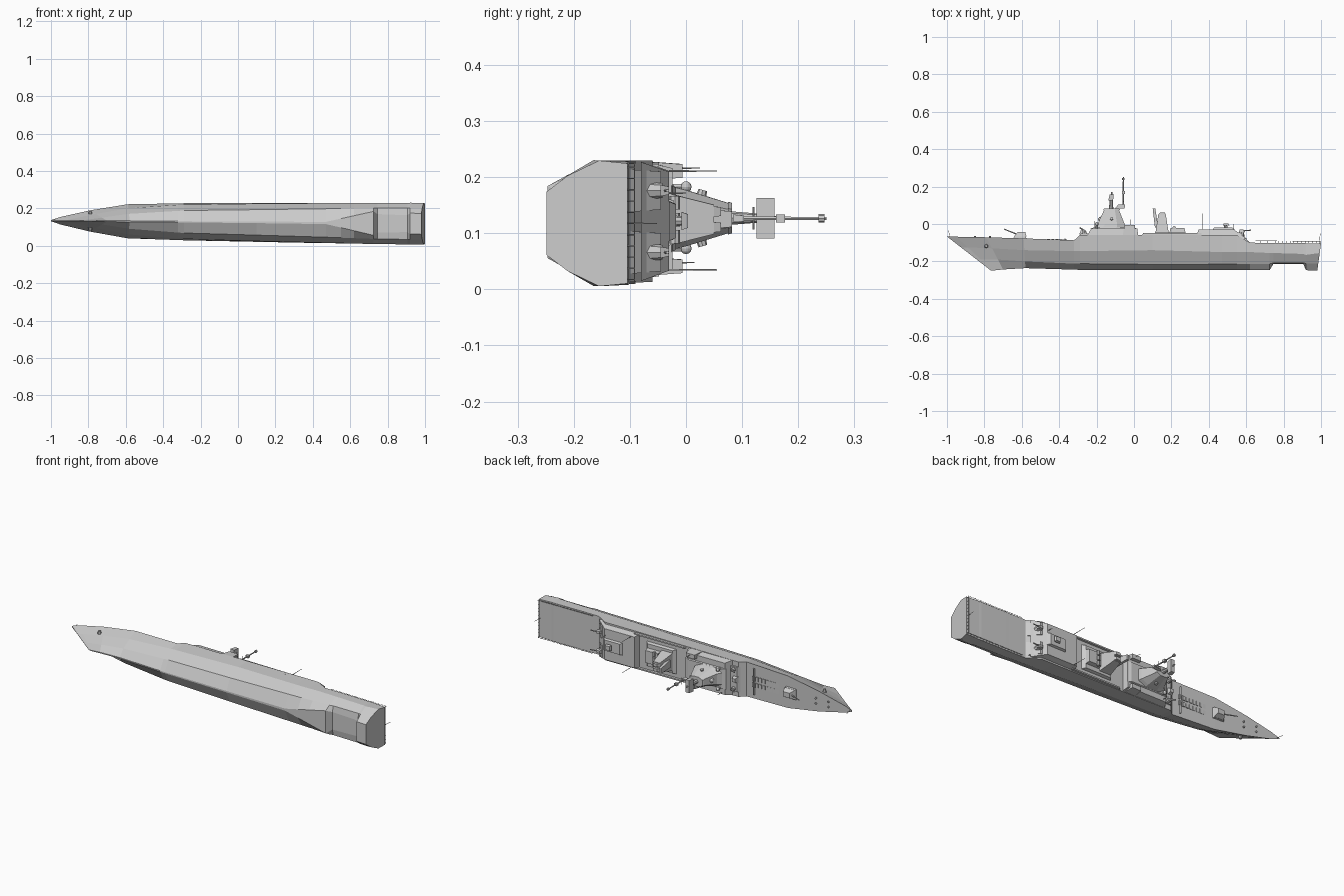
import bpy, bmesh, math
from mathutils import Vector


# Ship axes: x = aft, y = up, w = sideways; the hull lies on its side, slightly yawed
def P(x, y, w=0.0):
    return Vector((x, y, 0.126 - 0.0085 * x + w))


def finish(name, bm):
    bmesh.ops.remove_doubles(bm, verts=bm.verts, dist=1e-5)
    bmesh.ops.recalc_face_normals(bm, faces=bm.faces)
    me = bpy.data.meshes.new(name)
    bm.to_mesh(me)
    bm.free()
    ob = bpy.data.objects.new(name, me)
    bpy.context.collection.objects.link(ob)
    return ob


def loft(name, rings):
    bm = bmesh.new()
    vs = [[bm.verts.new(p) for p in r] for r in rings]
    n = len(vs[0])
    for a, b in zip(vs, vs[1:]):
        for i in range(n):
            j = (i + 1) % n
            bm.faces.new((a[i], a[j], b[j], b[i]))
    bm.faces.new(vs[0])
    bm.faces.new(vs[-1])
    return finish(name, bm)


# Tapered block: bottom and top given as (x0, x1, y, half width)
def block(name, bot, top, w=0.0):
    rings = []
    for x0, x1, y, h in (bot, top):
        rings.append([P(x0, y, w - h), P(x1, y, w - h), P(x1, y, w + h), P(x0, y, w + h)])
    return loft(name, rings)


def rod(name, a, b, r, r2=None, n=6):
    a, b = P(*a), P(*b)
    q = (b - a).to_track_quat('Z', 'Y')
    rings = []
    for c, rad in ((a, r), (b, r if r2 is None else r2)):
        rings.append([c + q @ Vector((rad * math.cos(t * math.tau / n),
                                      rad * math.sin(t * math.tau / n), 0)) for t in range(n)])
    return loft(name, rings)


def ball(name, c, r):
    bm = bmesh.new()
    bmesh.ops.create_uvsphere(bm, u_segments=10, v_segments=6, radius=r)
    bmesh.ops.translate(bm, verts=bm.verts, vec=P(*c))
    return finish(name, bm)


# Hull stations: deck x, keel x, keel half width, keel y, bilge w, y, side w, y, deck w, y
stations = [
    (-1.0, -.765, .0005, -.249, .001, -.19, .001, -.125, .003, -.067),
    (-.95, -.755, .002, -.249, .005, -.19, .010, -.125, .020, -.068),
    (-.79, -.70, .003, -.243, .018, -.19, .038, -.13, .057, -.071),
    (-.59, -.58, .003, -.236, .040, -.20, .070, -.14, .091, -.077),
    (-.32, -.32, .003, -.244, .058, -.212, .090, -.145, .098, -.087),
    (-.29, -.29, .003, -.245, .060, -.212, .091, -.145, .099, -.060),
    (.10, .10, .004, -.246, .068, -.216, .100, -.14, .104, -.060),
    (.47, .47, .006, -.247, .076, -.215, .106, -.15, .108, -.060),
    (.55, .55, .024, -.247, .078, -.215, .107, -.15, .108, -.060),
    (.62, .62, .040, -.247, .080, -.213, .109, -.15, .109, -.100),
    (.725, .725, .064, -.247, .083, -.213, .110, -.155, .110, -.101),
    (.745, .745, .050, -.214, .083, -.208, .110, -.155, .110, -.101),
    (.905, .905, .045, -.214, .084, -.208, .111, -.16, .110, -.102),
    (.92, .92, .056, -.247, .085, -.211, .112, -.165, .110, -.103),
    (1.0, .98, .056, -.249, .085, -.211, .112, -.155, .107, -.104)]
rings = []
for xd, xk, *s in stations:
    half = [(s[i], s[i + 1]) for i in range(0, 8, 2)]
    yk, yd = half[0][1], half[3][1]
    fx = lambda y: xk + (xd - xk) * (y - yk) / (yd - yk)
    rings.append([P(fx(y), y, w) for w, y in half] + [P(fx(y), y, -w) for w, y in reversed(half)])
loft("hull", rings)

# Foredeck: gun, launcher hatches, wave breaker
block("gun_base", (-.645, -.575, -.078, .03), (-.64, -.58, -.066, .028))
block("gun_turret", (-.64, -.575, -.066, .027), (-.622, -.582, -.042, .014))
rod("gun_barrel", (-.625, -.055), (-.695, -.027), .0035, .0025)
for i in range(8):
    for w in (-.018, .018):
        block("launch_hatch", (-.53 + i * .022, -.515 + i * .022, -.086, .012),
              (-.53 + i * .022, -.515 + i * .022, -.079, .012), w)
block("breakwater", (-.375, -.365, -.088, .075), (-.372, -.368, -.077, .075))

# Bridge and forward superstructure
block("fore_house", (-.315, -.2, -.088, .075), (-.285, -.2, -.052, .07))
block("bridge", (-.25, .022, -.061, .099), (-.228, .018, -.024, .09))
block("bridge_roof", (-.235, .02, -.026, .06), (-.215, .0, -.018, .055))
for w in (-.085, .085):
    block("bridge_wing", (-.06, .01, -.06, .016), (-.05, .005, -.006, .012), w)
block("close_gun_base", (-.292, -.262, -.055, .018), (-.285, -.265, -.035, .01))
for w in (-.055, .055):
    rod("decoy_launcher", (-.265, -.055, w), (-.265, -.035, w), .012, .009, 8)
    rod("decoy_tube", (-.265, -.035, w), (-.29, -.02, w), .004)
    rod("director_post", (-.2, -.03, w), (-.2, -.005, w), .006)
    ball("director", (-.2, .0, w), .01)

# Faceted main tower with radar and pole mast
def octagon(x0, x1, y, h):
    c, d = (x1 - x0) * .28, h * .4
    pts = [(x0 + c, -h), (x1 - c, -h), (x1, -h + d), (x1, h - d),
           (x1 - c, h), (x0 + c, h), (x0, h - d), (x0, -h + d)]
    return [P(x, y, w) for x, w in pts]

loft("main_tower", [octagon(-.215, -.045, -.02, .055), octagon(-.195, -.05, .0, .05),
                    octagon(-.16, -.08, .075, .027)])
loft("tower_cap", [octagon(-.165, -.075, .075, .029), octagon(-.16, -.08, .082, .027)])
rod("radar_post", (-.122, .08), (-.122, .13), .012, .008, 8)
block("radar_panel", (-.137, -.112, .126, .036), (-.13, -.108, .158, .036))
rod("radar_tip", (-.12, .156), (-.12, .172), .004)
block("mast_arm", (-.1, -.05, .084, .007), (-.085, -.047, .103, .005))
rod("pole_mast", (-.057, .09), (-.057, .25), .004, .003)
rod("mast_head", (-.057, .236), (-.057, .247), .0075, .0075, 8)
block("mast_box", (-.065, -.049, .16, .007), (-.065, -.049, .176, .007))
rod("mast_yard", (-.057, .12, -.02), (-.057, .12, .02), .002)
for w in (-.04, .04):
    rod("tower_sensor", (-.12, .025, w * .8), (-.12, .03, w * 1.25), .01, .008, 8)
ball("tower_dome", (-.178, .025, 0), .014)

# Funnel and midship house
block("midship_house", (.1, .29, -.061, .07), (.115, .275, -.045, .064))
block("funnel", (.115, .185, -.045, .05), (.13, .17, .05, .026))
for w in (-.014, .014):
    block("exhaust_vent", (.13, .17, .05, .009), (.14, .165, .062, .008), w)
block("funnel_fin", (.112, .13, -.02, .022), (.1, .114, .082, .014))
block("launcher_box", (.19, .275, -.046, .04), (.195, .27, -.022, .035))
for w in (-.03, .0, .03):
    rod("missile_tube", (.215, -.02, w - .012), (.215, -.02, w + .012), .009, n=8)
for w in (-.096, .096):
    block("side_bulwark", (.04, .36, -.061, .005), (.05, .36, -.048, .004), w)

# Hangar with sloped aft face, side guns and rear director
block("hangar", (.33, .605, -.08, .106), (.345, .535, -.03, .088))
for w in (-.055, .055):
    block("hangar_door", (.57, .619, -.1, .038), (.54, .568, -.045, .034), w)
    rod("aft_gun_base", (.575, -.07, w), (.575, -.042, w), .016, .013, 8)
    block("aft_gun", (.56, .592, -.045, .01), (.565, .585, -.03, .007), w)
    rod("aft_gun_barrel", (.58, -.037, w), (.625, -.033, w), .003)
block("hangar_roof_house", (.42, .54, -.03, .035), (.43, .525, -.018, .03))
rod("aft_director_post", (.49, -.02), (.49, -.002), .01, .007, 8)
block("aft_director", (.475, .51, -.008, .016), (.48, .505, .004, .012))

# Whip aerials, flag staffs and anchors
for x, y, w, tip in ((.365, -.03, -.088, .055), (.365, -.03, .088, .055),
                     (-.02, -.02, .09, .025), (.53, -.03, .05, .0), (-.21, -.02, -.08, .015)):
    rod("whip_aerial", (x, y, w), (x, tip, w), .0018, .001, 5)
rod("bow_staff", (-.985, -.067), (-.992, -.03), .0015, .001, 5)
rod("stern_staff", (.99, -.104), (.996, -.052), .0015, .001, 5)
for s in (-1, 1):
    rod("anchor", (-.79, -.118, s * .036), (-.79, -.118, s * .054), .011, .007, 8)
    for x in (-.85, -.77):
        rod("bollard", (x, -.072, s * .015), (x, -.063, s * .015), .005)

# Flight deck nets: posts along the edge joined by a top rail
for s in (-1, 1):
    for i in range(18):
        x = .655 + i * .02
        rod("rail_post", (x, -.102, s * .107), (x, -.09, s * .107), .0011, n=4)
    rod("rail_top", (.65, -.09, s * .107), (.998, -.092, s * .106), .0011, n=4)
for i in range(11):
    rod("stern_post", (.995, -.104, -.1 + i * .02), (.995, -.092, -.1 + i * .02), .0011, n=4)
rod("stern_rail", (.995, -.092, -.105), (.995, -.092, .105), .0011, n=4)
